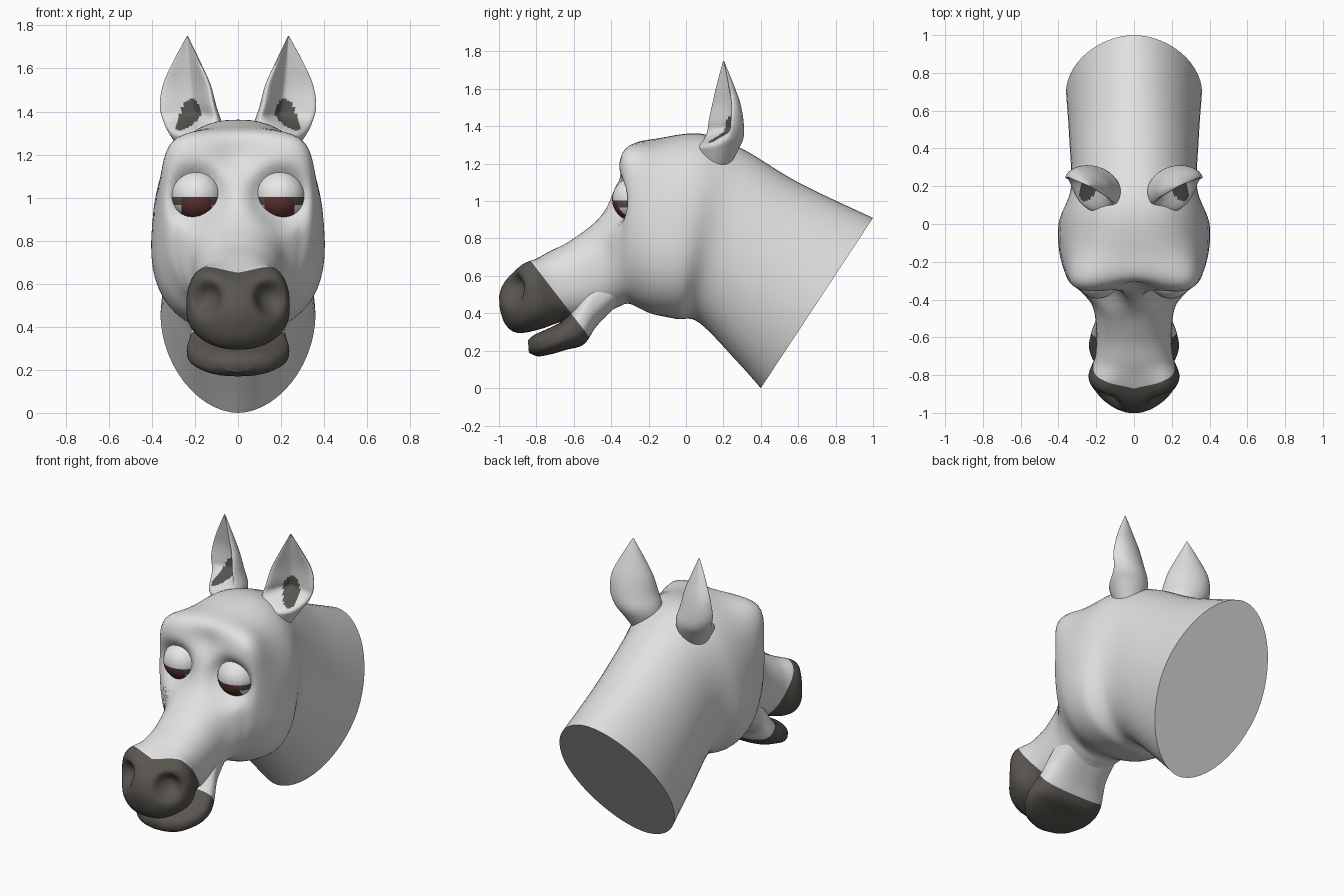
import bpy, bmesh, math
from mathutils import Vector

if "Cube" in bpy.data.objects:
    bpy.data.objects.remove(bpy.data.objects["Cube"])


def material(name, rgb):
    m = bpy.data.materials.new(name)
    m.diffuse_color = (*rgb, 1)
    m.use_nodes = True
    m.node_tree.nodes["Principled BSDF"].inputs["Base Color"].default_value = m.diffuse_color
    return m


GREY = material("pale_grey_coat", (0.75, 0.75, 0.75))
DARK = material("dark_muzzle", (0.10, 0.092, 0.08))
RED = material("dark_red_iris", (0.12, 0.035, 0.035))
WHITE = material("eye_white", (0.80, 0.80, 0.80))


def smooth_rows(rows, steps):
    """Catmull-Rom interpolation through rows of parameters."""
    out = []
    for i in range(len(rows) - 1):
        p = [rows[max(0, min(len(rows) - 1, i + k))] for k in (-1, 0, 1, 2)]
        for j in range(steps):
            t = j / steps
            out.append([0.5 * (2 * b + (c - a) * t + (2 * a - 5 * b + 4 * c - d) * t * t
                               + (3 * b - a - 3 * c + d) * t ** 3) for a, b, c, d in zip(*p)])
    return out + [list(rows[-1])]


def loft(rings):
    """Skin closed rings of points, capping both ends."""
    bm = bmesh.new()
    vs = [[bm.verts.new(p) for p in r] for r in rings]
    n = len(vs[0])
    for a, b in zip(vs, vs[1:]):
        for i in range(n):
            bm.faces.new((a[i], a[(i + 1) % n], b[(i + 1) % n], b[i]))
    bm.faces.new(vs[0])
    bm.faces.new(vs[-1])
    bmesh.ops.recalc_face_normals(bm, faces=bm.faces)
    return bm


def cut(bm, co, no):
    bmesh.ops.bisect_plane(bm, geom=bm.verts[:] + bm.edges[:] + bm.faces[:],
                           plane_co=co, plane_no=no, dist=1e-5)


def finish(bm, name, mats, rule, angle=50):
    bm.normal_update()
    for f in bm.faces:
        f.material_index = rule(f)
    me = bpy.data.meshes.new(name)
    bm.to_mesh(me)
    bm.free()
    ob = bpy.data.objects.new(name, me)
    bpy.context.collection.objects.link(ob)
    for m in mats:
        me.materials.append(m)
    bpy.ops.object.select_all(action='DESELECT')
    ob.select_set(True)
    bpy.context.view_layer.objects.active = ob
    bpy.ops.object.shade_smooth_by_angle(angle=math.radians(angle))
    return ob


def sections(rows, steps=7, n=56):
    """Rows: top y, top z, bottom y, bottom z, half width, squareness, widening to the bottom."""
    rings = []
    for ty, tz, by, bz, w, e, k in smooth_rows(rows, steps):
        ring = []
        for i in range(n):
            a = 2 * math.pi * i / n
            c, s = math.cos(a), math.sin(a)
            h = math.copysign(abs(s) ** (2 / e), s)
            x = w * math.copysign(abs(c) ** (2 / e), c) * (1 - k * h)
            ring.append((x, (ty + by) / 2 + h * (ty - by) / 2, (tz + bz) / 2 + h * (tz - bz) / 2))
        rings.append(ring)
    return rings


def sculpt(bm, centre, move, radius, power=2, sides=(1, -1)):
    """Mirrored soft push of the surface."""
    for s in sides:
        c = Vector((centre[0] * s, centre[1], centre[2]))
        m = Vector((move[0] * s, move[1], move[2]))
        for v in bm.verts:
            v.co += m * math.exp(-((v.co - c).length / radius) ** power)


# dark muzzle boundary: a slanted plane, dipping forward on the nose bridge
MUZZLE_CO, MUZZLE_NO = Vector((0, -0.83, 0.68)), Vector((0, 1, 0.77))
BRIDGE_CO = Vector((0, -0.87, 0.65))


def cut_muzzle(bm):
    cut(bm, MUZZLE_CO, MUZZLE_NO)
    for s in (1, -1):
        cut(bm, BRIDGE_CO, (-0.38 * s, 1, 0.77))


def muzzle_rule(f):
    c = f.calc_center_median()
    if (c - MUZZLE_CO).dot(MUZZLE_NO) > 0:
        return 0
    d = c - BRIDGE_CO
    return 0 if c.z > 0.6 and d.y + 0.77 * d.z - 0.38 * abs(d.x) > 0 else 1


# head and neck
bm = loft(sections([
    (1.0, 0.91, 0.40, 0.0, 0.36, 1.87, 0),
    (0.60, 1.10, 0.28, 0.135, 0.342, 2.0, 0),
    (0.30, 1.28, 0.07, 0.35, 0.335, 2.15, 0.02),
    (0.08, 1.36, -0.05, 0.37, 0.395, 2.4, 0.10),
    (-0.15, 1.335, -0.19, 0.40, 0.39, 2.5, 0.04),
    (-0.30, 1.295, -0.30, 0.45, 0.345, 2.5, -0.06),
    (-0.36, 1.16, -0.36, 0.435, 0.28, 2.4, -0.04),
    (-0.44, 0.94, -0.43, 0.40, 0.22, 2.3, 0),
    (-0.60, 0.80, -0.51, 0.37, 0.20, 2.3, 0),
    (-0.74, 0.725, -0.66, 0.355, 0.205, 2.4, 0),
    (-0.84, 0.665, -0.78, 0.315, 0.24, 2.5, 0),
    (-0.93, 0.61, -0.90, 0.295, 0.185, 2.4, 0),
    (-0.98, 0.55, -0.965, 0.34, 0.11, 2.2, 0),
    (-1.0, 0.49, -0.995, 0.42, 0.04, 2.0, 0)]))
sculpt(bm, (0.25, -0.27, 1.20), (0.035, -0.03, 0.04), 0.13)        # brows
sculpt(bm, (0, -0.36, 1.2), (0, 0.04, -0.01), 0.1, 2, (1,))        # dip between brows
sculpt(bm, (0.185, -0.38, 1.0), (0, 0.085, 0), 0.13, 4)            # eye sockets
sculpt(bm, (0.15, -0.86, 0.63), (0.02, -0.01, 0.03), 0.09)         # nostril rims
sculpt(bm, (0.15, -0.93, 0.53), (-0.03, 0.07, 0), 0.07, 3)         # nostrils
cut_muzzle(bm)
finish(bm, "head_and_neck", [GREY, DARK], muzzle_rule)

# lower jaw
bm = loft(sections([
    (-0.36, 0.66, -0.36, 0.45, 0.18, 2.4, 0),
    (-0.49, 0.60, -0.475, 0.335, 0.195, 2.6, 0),
    (-0.60, 0.43, -0.545, 0.235, 0.225, 2.7, 0),
    (-0.66, 0.36, -0.64, 0.205, 0.238, 2.7, 0),
    (-0.73, 0.322, -0.715, 0.183, 0.215, 2.6, 0),
    (-0.81, 0.285, -0.79, 0.17, 0.155, 2.4, 0),
    (-0.845, 0.255, -0.84, 0.19, 0.07, 2.0, 0)]))
cut(bm, MUZZLE_CO, MUZZLE_NO)
finish(bm, "lower_jaw", [GREY, DARK], muzzle_rule)

EAR = [  # x, y, z, half width, depth
    (0.16, 0.15, 1.17, 0.08, 0.07), (0.185, 0.17, 1.27, 0.12, 0.105),
    (0.21, 0.185, 1.34, 0.142, 0.118),
    (0.235, 0.19, 1.42, 0.142, 0.112), (0.24, 0.20, 1.52, 0.122, 0.082),
    (0.24, 0.20, 1.62, 0.075, 0.05), (0.235, 0.20, 1.75, 0.003, 0.003)]

for s, side in ((1, "left"), (-1, "right")):
    # ear: hollow crescent sections turned outwards
    across, back = Vector((0.89 * s, 0.45, 0)), Vector((-0.45 * s, 0.89, 0))
    rings = []
    for x, y, z, a, b in smooth_rows(EAR, 12):
        hollow = max(0, min(1, (z - 1.28) / 0.12))
        hollow = hollow * hollow * (3 - 2 * hollow)
        ring = []
        for i in range(64):
            t = 2 * math.pi * i / 64
            d = math.sin(t)
            if d < 0:
                d = -abs(d) * (1 - hollow) + hollow * (0.6 * d * d - 0.25 * abs(math.sin(2 * t)))
            ring.append(Vector((x * s, y, z)) + across * a * math.cos(t) + back * b * d)
        rings.append(ring)
    bm = loft(rings)

    def ear_rule(f):
        c = f.calc_center_median()
        off = (c - Vector((0.24 * s, 0.19, c.z))).dot(across)
        inside = f.normal.dot(back) < 0
        return 1 if inside and (off / 0.05) ** 2 + ((c.z - 1.385) / 0.075) ** 2 < 1 else 0

    finish(bm, side + "_ear", [GREY, DARK], ear_rule, 60)

    # eyeball: heavy upper lid, red iris below, dark corners
    bm = bmesh.new()
    bmesh.ops.create_uvsphere(bm, u_segments=36, v_segments=24, radius=0.118)
    c0 = Vector((0.193 * s, -0.277, 1.01))
    bmesh.ops.translate(bm, verts=bm.verts, vec=c0)
    for z in (1.003, 0.965):
        cut(bm, (0, 0, z), (0, 0, 1))
    for dx in (-0.07, 0.07):
        cut(bm, c0 + Vector((dx, 0, 0)), (1, 0, 0))

    def eye_rule(f):
        c = f.calc_center_median()
        if c.z > 1.003:
            return 0
        if abs(c.x - c0.x) < 0.07:
            return 1
        return 2 if c.z > 0.965 else 0

    finish(bm, side + "_eye", [WHITE, RED, DARK], eye_rule)
